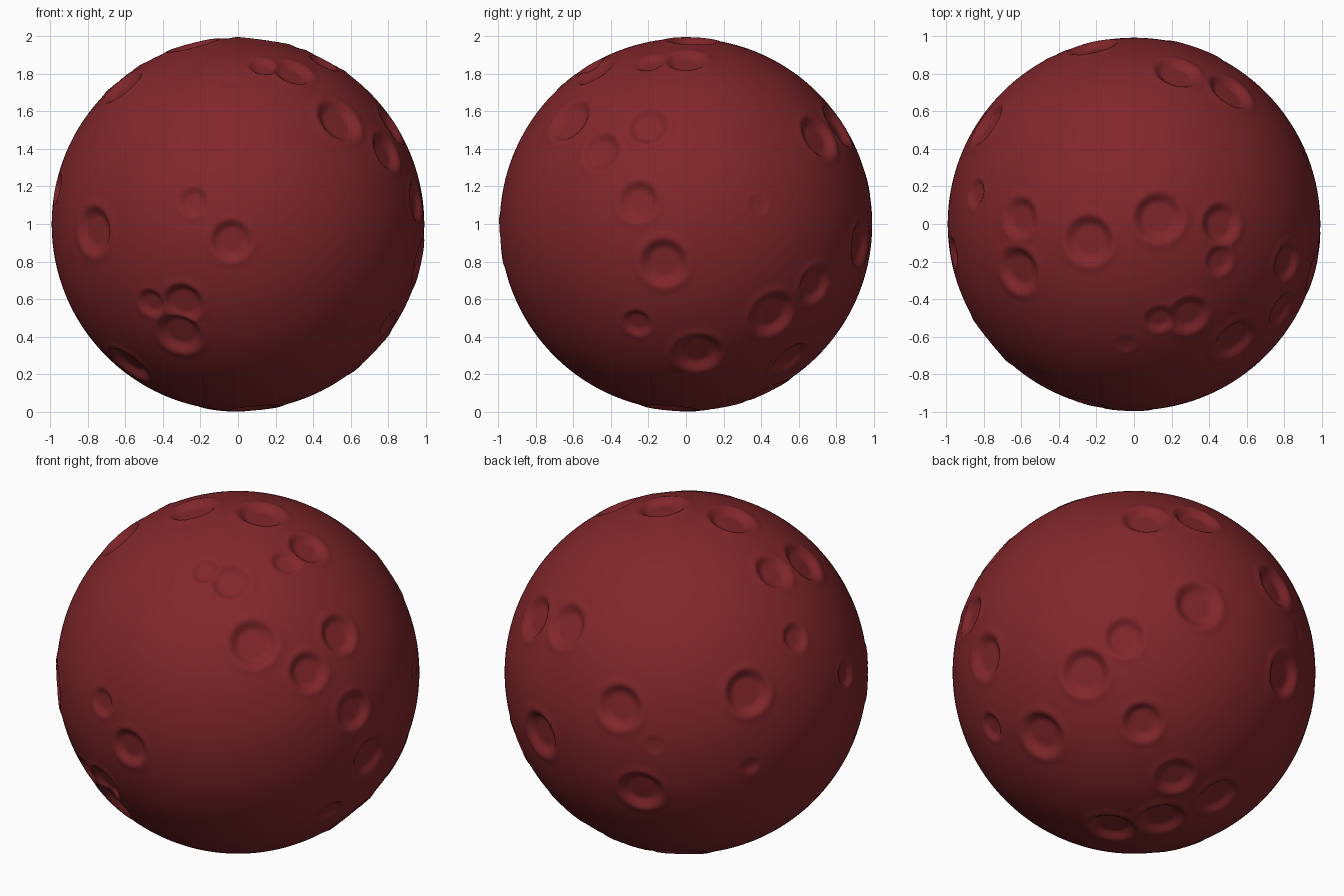
import bpy, bmesh
from math import radians, sin, cos
from mathutils import Vector

if "Cube" in bpy.data.objects:
    bpy.data.objects.remove(bpy.data.objects["Cube"])

RADIUS = 0.993

# craters grouped by size: radius -> (longitude, latitude) in degrees
CRATERS = {
    .135: [(-141, -2), (-49, 34), (5, -44), (32, -29), (14, 82), (-160, 75),
           (71, -6), (113, -80), (-42, -83)],
    .13: [(-113, -36), (-153, -49), (-7, -12), (-158, 48), (146, 17), (103, 12),
          (110, -17), (54, 28), (74, 32), (123, -61)],
    .112: [(-92, -5), (-109, -25), (-59, 55), (-30, 23), (-15, 7), (-14, 32),
           (47, -19), (0, 62), (177, 52), (54, -46), (80, -63)],
    .08: [(-104, 7), (-121, -25), (-75, 58), (-18, -32), (-23, 60), (169, 30),
          (-171, 11)],
    .05: [(146, -8)],
}
# faint shallow dimples
DIMPLES = {.055: [(-94, 50), (23, 6), (115, 1)]}


def direction(lon, lat):
    a, b = radians(lon), radians(lat)
    return Vector((cos(a) * cos(b), sin(a) * cos(b), sin(b)))


def smooth(a, b, t):
    t = max(0.0, min(1.0, (t - a) / (b - a)))
    return t * t * (3 - 2 * t)


# every pit: centre direction, radius, relative depth
pits = [(direction(*p), r, k) for group, k in ((CRATERS, .27), (DIMPLES, .09))
        for r, places in group.items() for p in places]

# fine sphere, pushed in along its normals at each pit
bm = bmesh.new()
bmesh.ops.create_icosphere(bm, subdivisions=7, radius=1)
for v in bm.verts:
    n = v.co.normalized()
    dip, rim = 0.0, 0.0
    for c, r, k in pits:
        if n.dot(c) < .96:
            continue
        t = (n - c).length / r
        if t < 1.02:      # steep wall and slightly dished floor
            depth = k * r * (1 - smooth(.62, 1.02, t)) * (1 - .15 * min(t, 1) ** 2)
            dip = max(dip, depth)
        if .9 < t < 1.4:  # low raised rim
            rim = max(rim, .04 * r * smooth(.9, 1.05, t) * (1 - smooth(1.05, 1.4, t)))
    v.co = n * (RADIUS - dip + (rim if dip < .004 else 0))
for f in bm.faces:
    f.smooth = True

mesh = bpy.data.meshes.new("cratered_ball")
bm.to_mesh(mesh)
bm.free()
ball = bpy.data.objects.new("cratered_ball", mesh)
bpy.context.collection.objects.link(ball)
ball.location.z = -min(v.co.z for v in mesh.vertices)

mat = bpy.data.materials.new("dark_red_rock")
mat.diffuse_color = (.22, .02, .025, 1)
mat.use_nodes = True
mat.node_tree.nodes["Principled BSDF"].inputs["Base Color"].default_value = mat.diffuse_color
mesh.materials.append(mat)
